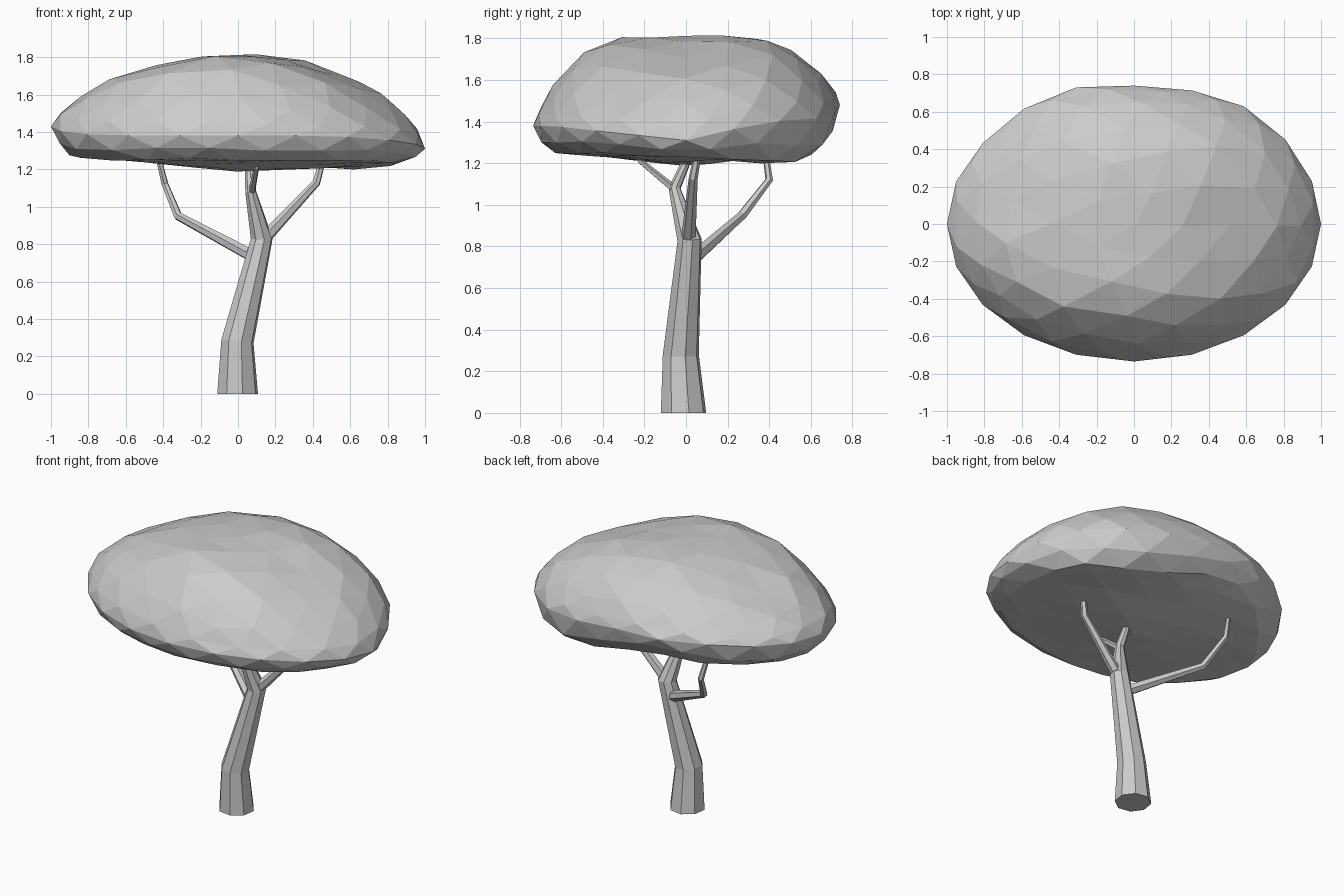
import bpy, bmesh, random
from math import atan2, cos, sin, pi, hypot, degrees
from mathutils import Vector

random.seed(4)
if "Cube" in bpy.data.objects:
    bpy.data.objects.remove(bpy.data.objects["Cube"])

# One plain grey for the whole tree
grey = bpy.data.materials.new("plain_grey")
grey.use_nodes = True
grey.diffuse_color = (0.6, 0.6, 0.6, 1)
grey.node_tree.nodes["Principled BSDF"].inputs["Base Color"].default_value = (0.6, 0.6, 0.6, 1)


def finish(bm, name):
    bmesh.ops.recalc_face_normals(bm, faces=bm.faces)
    mesh = bpy.data.meshes.new(name)
    bm.to_mesh(mesh)
    bm.free()
    mesh.materials.append(grey)
    obj = bpy.data.objects.new(name, mesh)
    bpy.context.collection.objects.link(obj)
    return obj


def limb(name, path, sides):
    """Faceted tapering tube through (x, y, z, radius) points."""
    bm = bmesh.new()
    pts = [Vector(p[:3]) for p in path]
    rings = []
    for i, p in enumerate(pts):
        tangent = Vector((0, 0, 0))
        if i > 0:
            tangent += (p - pts[i - 1]).normalized()
        if i < len(pts) - 1:
            tangent += (pts[i + 1] - p).normalized()
        if p.z == 0:
            tangent = Vector((0, 0, 1))
        turn = Vector((0, 0, 1)).rotation_difference(tangent)
        ring = []
        for k in range(sides):
            a = 2 * pi * (k + 0.3) / sides
            ring.append(bm.verts.new(p + turn @ (Vector((cos(a), sin(a), 0)) * path[i][3])))
        rings.append(ring)
    for low, high in zip(rings, rings[1:]):
        for k in range(sides):
            n = (k + 1) % sides
            bm.faces.new((low[k], low[n], high[n], high[k]))
    bm.faces.new(rings[0])
    bm.faces.new(rings[-1])
    return finish(bm, name)


def sample(table, x):
    """Linear interpolation in a list of (x, value) pairs."""
    for (x0, v0), (x1, v1) in zip(table, table[1:]):
        if x <= x1:
            return v0 + (v1 - v0) * (x - x0) / (x1 - x0)
    return table[-1][1]


def bump(angle, centre, width):
    """Triangular weight that is 1 at the centre angle and fades to 0."""
    return max(0, 1 - abs(angle - centre) / width)


# Trunk with its bend, and the branches that reach into the crown
limb("trunk", [(-0.002, -0.012, 0, 0.112), (-0.003, -0.025, 0.28, 0.089),
               (0.127, 0.017, 0.83, 0.06), (0.068, -0.055, 1.08, 0.03),
               (0.055, 0.02, 1.25, 0.02)], 8)
limb("left_branch", [(0.13, 0.01, 0.82, 0.036), (0.42, 0.035, 1.13, 0.022),
                     (0.455, 0.06, 1.26, 0.017)], 6)
limb("right_branch", [(0.09, 0.02, 0.73, 0.036), (-0.32, 0.27, 0.95, 0.024),
                      (-0.39, 0.40, 1.12, 0.019), (-0.435, 0.375, 1.30, 0.014)], 6)
limb("front_twig", [(0.072, -0.05, 1.07, 0.02), (0.10, -0.22, 1.21, 0.014),
                    (0.10, -0.25, 1.26, 0.011)], 5)

# Crown: height of the widest edge every 30 degrees, and radial profiles
edge_heights = [1.31, 1.40, 1.42, 1.48, 1.49, 1.45, 1.43, 1.39, 1.38, 1.38, 1.38, 1.35, 1.31]
edge = [(30 * i, h) for i, h in enumerate(edge_heights)]
dome_wide = [(0, 1), (0.12, 1), (0.45, 0.84), (0.78, 0.55), (0.95, 0.25), (1, 0)]
dome_deep = [(0, 0.99), (0.45, 0.98), (0.68, 0.81), (0.8, 0.6), (0.95, 0.24), (1, 0)]
belly = [(0, 1), (0.45, 0.82), (0.87, 0.68), (0.95, 0.54), (1, 0)]
lobe_belly = [(0, 1), (0.45, 0.92), (0.87, 1), (0.95, 0.88), (1, 0)]

bm = bmesh.new()
bmesh.ops.create_icosphere(bm, subdivisions=3, radius=1)
for v in bm.verts:
    d = v.co.normalized()
    t = degrees(atan2(d.y, d.x)) % 360
    rho = min(1, hypot(d.x, d.y))
    rim = sample(edge, t)
    if d.z >= 0:
        side = d.x ** 2 / max(rho ** 2, 1e-6)
        rise = side * sample(dome_wide, rho) + (1 - side) * sample(dome_deep, rho)
        # leaner along one diagonal
        diagonal = d.x * d.y
        rise += min(0.45 * diagonal, 0.12 * diagonal) * d.z
        z = rim + (1.82 - rim) * rise
    else:
        # sagging underside, a steep wall under the back left lobe, a dent beside it
        lobe = bump(t, 44, 44)
        drop = (1 - lobe) * sample(belly, rho) + lobe * sample(lobe_belly, rho)
        z = rim - (rim - 1.19) * drop + 0.10 * bump(t, 104, 36) * rho ** 2 * -min(0, d.z * 3, key=abs) \
            if rho < 0.5 else rim - (rim - 1.19) * drop + 0.10 * bump(t, 104, 36) * rho ** 4 * (1 - rho ** 20)
    bulge = 1 + 0.07 * bump(t, 48, 35) + 0.06 * bump(t, 115, 28)
    wobble = 0.01 * (1 - rho ** 8)
    v.co = (d.x + random.uniform(-wobble, wobble) * 2,
            0.735 * d.y * bulge + random.uniform(-wobble, wobble) * 2,
            z + random.uniform(-wobble, wobble) * 0.6)
finish(bm, "crown")
